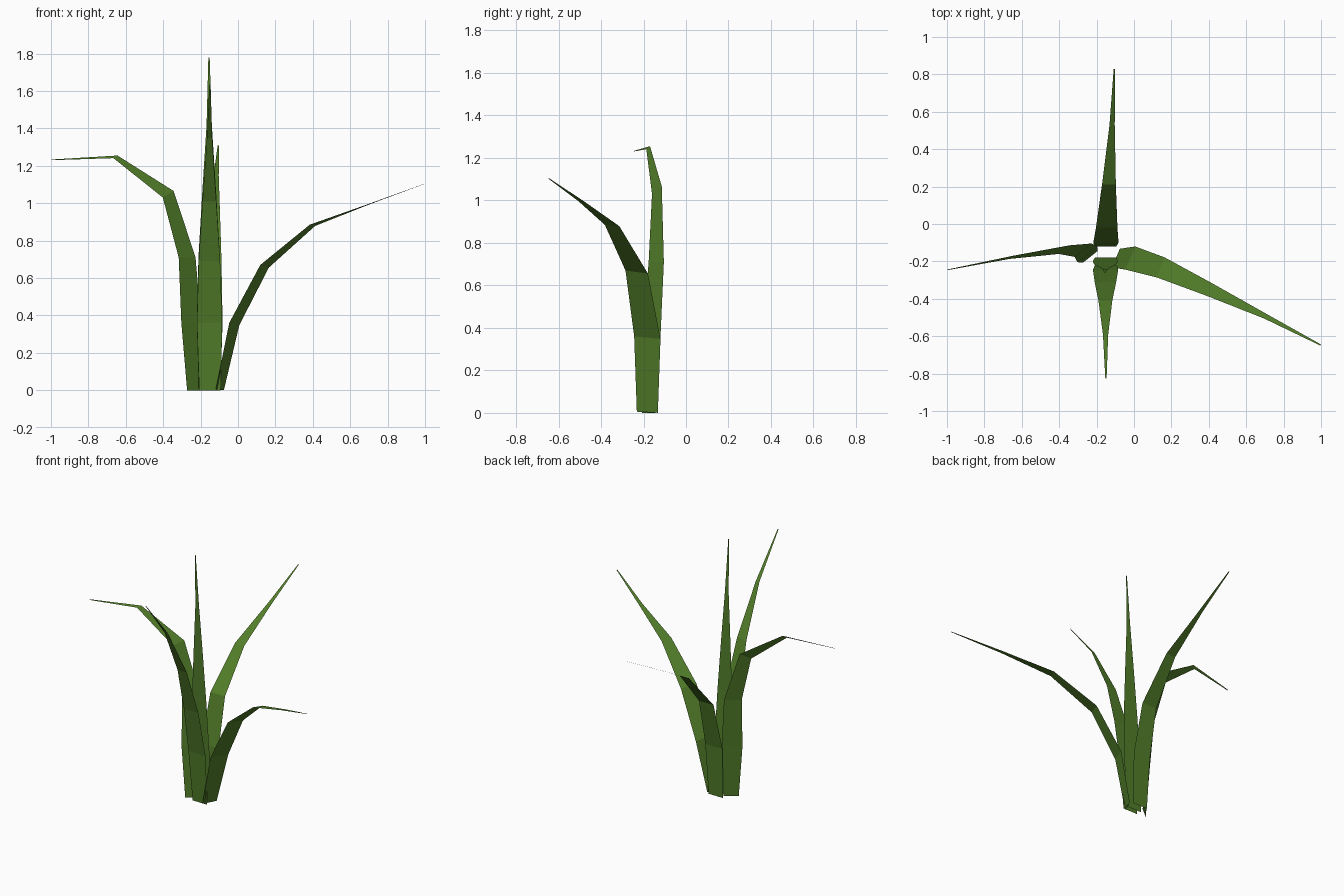
import bpy
from mathutils import Vector

# One flat leaf colour for the whole plant
green = bpy.data.materials.new("leaf_green")
green.diffuse_color = (0.085, 0.21, 0.023, 1)

# Shared taper: blade width at each station from base to tip
WIDTHS = [0.115, 0.135, 0.115, 0.074, 0.028, 0.007]


def blade(name, path, side, tilt=(0, 0, 0, 0, 0, 0), base=None):
    """Flat folded strip: a centre path widened along a horizontal side direction."""
    side = Vector((side[0], side[1], 0)).normalized()
    widths = [base or WIDTHS[0]] + WIDTHS[1:]
    verts = []
    for p, w, t in zip(path, widths, tilt):
        half = side * (w / 2) + Vector((0, 0, t / 2))
        verts += [Vector(p) - half, Vector(p) + half]
    faces = [(2 * i, 2 * i + 1, 2 * i + 3, 2 * i + 2) for i in range(len(path) - 1)]
    me = bpy.data.meshes.new(name)
    me.from_pydata(verts, [], faces)
    me.materials.append(green)
    ob = bpy.data.objects.new(name, me)
    bpy.context.collection.objects.link(ob)
    return ob


# Left blade, drooping at the end
blade("left_leaf",
      [(-0.233, -0.175, 0), (-0.250, -0.162, 0.36), (-0.272, -0.140, 0.71),
       (-0.373, -0.137, 1.048), (-0.655, -0.178, 1.248), (-0.998, -0.245, 1.232)],
      (0.78, 0.62), (0, 0, 0, 0.035, 0.014, 0.004), base=0.10)

# Right blade, bending low and outward
blade("right_leaf",
      [(-0.097, -0.182, 0.003), (-0.020, -0.182, 0.354), (0.142, -0.232, 0.663),
       (0.398, -0.348, 0.882), (0.700, -0.492, 0.995), (0.998, -0.647, 1.104)],
      (0.40, 0.92), (-0.005, -0.012, -0.014, -0.006, 0, 0), base=0.108)

# Back blade
blade("back_leaf",
      [(-0.152, -0.120, 0), (-0.150, -0.100, 0.36), (-0.146, -0.020, 0.70),
       (-0.134, 0.210, 0.97), (-0.117, 0.530, 1.148), (-0.105, 0.830, 1.31)],
      (1, 0))

# Front blade
blade("front_leaf",
      [(-0.150, -0.215, 0), (-0.152, -0.245, 0.36), (-0.153, -0.310, 0.69),
       (-0.153, -0.410, 1.01), (-0.152, -0.590, 1.35), (-0.150, -0.825, 1.635)],
      (1, 0))

# Upright centre blade
blade("centre_leaf",
      [(-0.152, -0.180, 0), (-0.153, -0.200, 0.36), (-0.154, -0.217, 0.71),
       (-0.154, -0.228, 1.06), (-0.154, -0.240, 1.42), (-0.155, -0.260, 1.78)],
      (1, 0))
